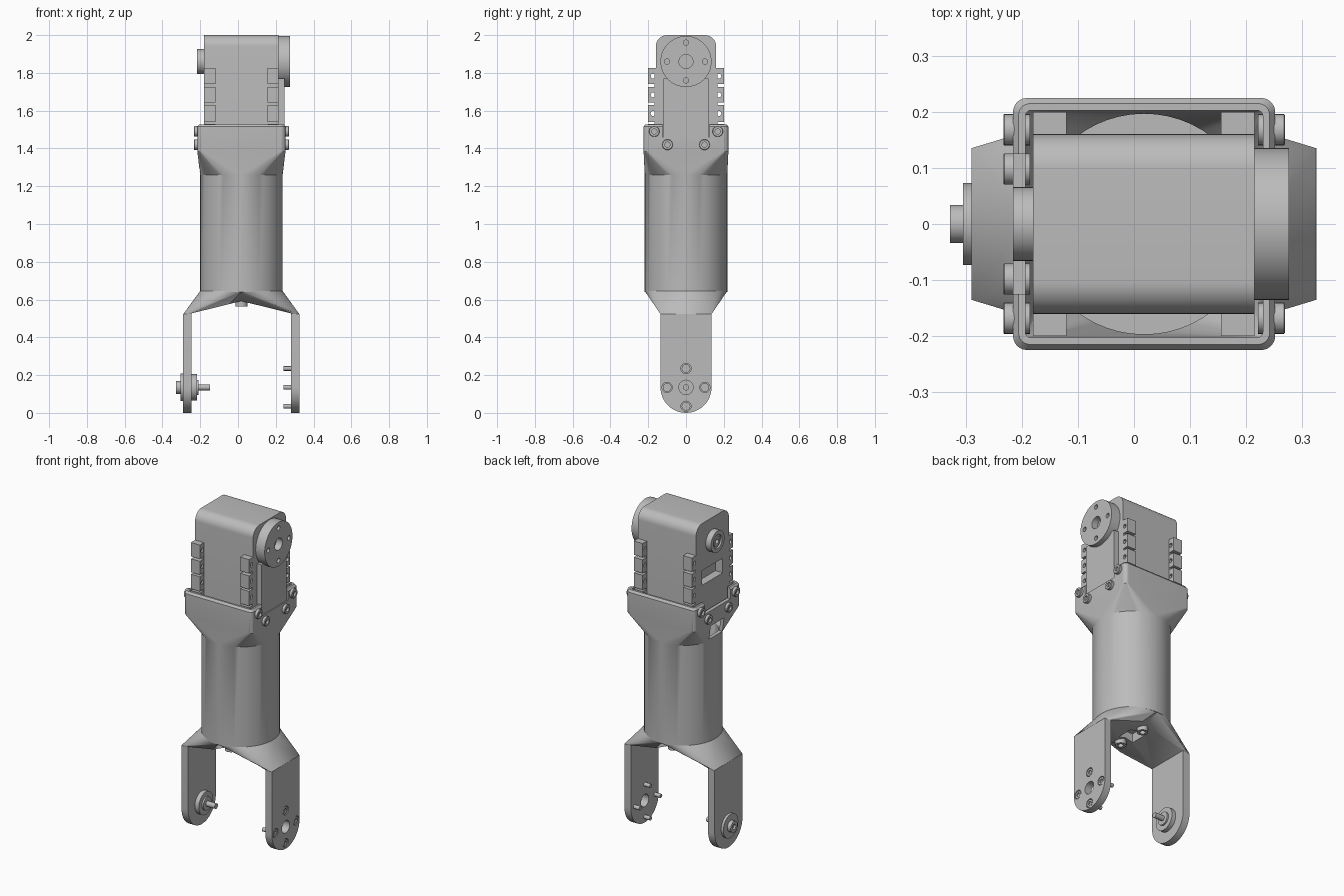
import bpy, bmesh
from math import sin, cos, pi, radians
from mathutils import Vector

cube = bpy.data.objects.get("Cube")
if cube:
    bpy.data.objects.remove(cube, do_unlink=True)

grey = bpy.data.materials.new("plain grey")
grey.use_nodes = True
grey.diffuse_color = (0.5, 0.5, 0.5, 1)
grey.node_tree.nodes["Principled BSDF"].inputs["Base Color"].default_value = (0.5, 0.5, 0.5, 1)

CX = 0.018          # tube axis
AXIS_TOP = 1.86     # upper joint height
AXIS_LOW = 0.135    # lower joint height


def finish(name, bm):
    bmesh.ops.recalc_face_normals(bm, faces=bm.faces)
    mesh = bpy.data.meshes.new(name)
    bm.to_mesh(mesh)
    bm.free()
    ob = bpy.data.objects.new(name, mesh)
    bpy.context.collection.objects.link(ob)
    mesh.materials.append(grey)
    return ob


def loft(name, rings):
    """Skin a list of equal-length rings and cap both ends."""
    bm = bmesh.new()
    loops = [[bm.verts.new(p) for p in ring] for ring in rings]
    n = len(loops[0])
    for a, b in zip(loops, loops[1:]):
        for i in range(n):
            j = (i + 1) % n
            bm.faces.new((a[i], a[j], b[j], b[i]))
    bm.faces.new(loops[0])
    bm.faces.new(loops[-1])
    return finish(name, bm)


def box(name, x, y, z):
    return loft(name, [[(x[0], y[0], h), (x[1], y[0], h), (x[1], y[1], h), (x[0], y[1], h)] for h in z])


def prism_x(name, pts, x0, x1):
    return loft(name, [[(x, y, z) for y, z in pts] for x in (x0, x1)])


def turned(name, profile, y, z, axis="x", n=32):
    """Round part from (position along axis, radius) pairs."""
    rings = []
    for p, r in profile:
        ring = [(r * cos(2 * pi * i / n), r * sin(2 * pi * i / n)) for i in range(n)]
        if axis == "x":
            rings.append([(p, y + a, z + b) for a, b in ring])
        else:
            rings.append([(z + a, y + b, p) for a, b in ring])
    return loft(name, rings)


def rounded(hx, hy, r, z, k=14):
    """Rounded rectangle ring around the tube axis; a circle when r = hx = hy."""
    ring = []
    for q, (sx, sy) in enumerate(((1, 1), (-1, 1), (-1, -1), (1, -1))):
        for i in range(k + 1):
            a = pi / 2 * (q + i / k)
            # corner ends stay apart so circles and rectangles share a count
            e = 0.0005
            ring.append((CX + sx * (hx - r + e) + r * cos(a), sy * (hy - r + e) + r * sin(a), z))
    return ring


def cut(ob, cutters):
    for c in cutters:
        m = ob.modifiers.new("cut", "BOOLEAN")
        m.operation, m.solver, m.object = "DIFFERENCE", "EXACT", c
        bpy.context.view_layer.objects.active = ob
        bpy.ops.object.modifier_apply(modifier=m.name)
        bpy.data.objects.remove(c, do_unlink=True)
    return ob


def around(r, z):
    return [(r * cos(i * pi / 2), z + r * sin(i * pi / 2)) for i in range(4)]


# Tube flaring into the square tray, hollow inside
R, W = 0.218, 0.022
TX, TY = 0.233, 0.224
shell = loft("tube_and_tray", [
    rounded(R, R, R, 0.64), rounded(R, R, R, 1.26),
    rounded(TX, TY, 0.025, 1.385), rounded(TX, TY, 0.025, 1.515),
    rounded(TX - 0.01, TY - 0.01, 0.02, 1.528),
    rounded(TX - W, TY - W, 0.01, 1.528), rounded(TX - W, TY - W, 0.01, 1.39),
    rounded(R - W, R - W, R - W, 1.26), rounded(R - W, R - W, R - W, 0.67)])
cut(shell, [box("tray_notch", (-0.4, 0.4), (-0.125, 0.125), (1.46, 1.6)),
            box("cable_window", (-0.4, -0.1), (-0.065, 0.065), (1.28, 1.365))])

# Flared fork crown, with a gabled underside
bm = bmesh.new()
for p in rounded(R, R, R, 0.645):
    bm.verts.new(p)
for x in (-0.29, 0.325):
    for y in (-0.135, 0.135):
        bm.verts.new((x, y, 0.523))
bmesh.ops.convex_hull(bm, input=bm.verts)
crown = finish("fork_crown", bm)
gable = loft("gable", [[(-0.245, y, 0.4), (-0.245, y, 0.527), (CX, y, top), (0.28, y, 0.527), (0.28, y, 0.4)]
                       for y, top in ((-0.3, 0.69), (-0.13, 0.592), (0.13, 0.592), (0.3, 0.69))])
cut(crown, [gable, box("deck_hole", (CX - 0.05, CX + 0.05), (-0.05, 0.05), (0.5, 0.635))])
for y in (-0.095, 0.095):
    turned("deck_bolt", [(0.62, 0.032), (0.562, 0.032), (0.562, 0.016), (0.58, 0.016)], y, CX, "z", 24)

# Fork legs with rounded ends
arc = [(0.135 * cos(pi + pi * i / 24), AXIS_LOW + 0.135 * sin(pi + pi * i / 24)) for i in range(25)]
leg_shape = [(-0.135, 0.524)] + arc + [(0.135, 0.524)]
prism_x("right_leg", leg_shape, -0.29, -0.245)
left_leg = prism_x("left_leg", leg_shape, 0.28, 0.325)
holes = [turned("hole", [(0.2, 0.038), (0.4, 0.038)], 0, AXIS_LOW)]
holes += [turned("hole", [(0.315, 0.027), (0.4, 0.027)], y, z, n=20) for y, z in around(0.1, AXIS_LOW)]
cut(left_leg, holes)
for y, z in around(0.1, AXIS_LOW):
    turned("leg_screw", [(0.24, 0.012), (0.31, 0.012), (0.31, 0.023), (0.323, 0.023),
                         (0.323, 0.012), (0.316, 0.012)], y, z, n=20)

# Pivot on the other leg: outer cap, inner boss and pin
turned("pivot_cap", [(-0.28, 0.073), (-0.305, 0.073), (-0.305, 0.034), (-0.328, 0.034),
                     (-0.328, 0.016), (-0.315, 0.016)], 0, AXIS_LOW)
turned("pivot_boss", [(-0.25, 0.07), (-0.218, 0.07), (-0.218, 0.04), (-0.208, 0.04),
                      (-0.208, 0.016), (-0.148, 0.016)], 0, AXIS_LOW)

# Motor body with rounded top and a slot in one side
body_shape = [(-0.16, 1.42), (0.16, 1.42)]
for side, start in ((1, 0), (-1, pi / 2)):
    body_shape += [(side * 0.1 + 0.06 * cos(start + pi / 2 * i / 10), 1.94 + 0.06 * sin(start + pi / 2 * i / 10))
                   for i in range(11)]
body = prism_x("motor_body", body_shape, -0.18, 0.215)
cut(body, [box("slot", (-0.3, -0.13), (-0.1, 0.1), (1.62, 1.71))])
box("side_cover", (0.2, 0.245), (-0.12, 0.12), (1.44, 1.77))

# Mounting lugs on the four body corners
for x0, x1 in ((-0.18, -0.12), (0.155, 0.215)):
    for s in (-1, 1):
        ys = sorted((s * 0.14, s * 0.2))
        box("lug_base", (x0, x1), ys, (1.42, 1.53))
        box("lug_spine", (x0, x1), sorted((s * 0.14, s * 0.166)), (1.5, 1.82))
        for low, high in ((1.54, 1.63), (1.642, 1.725), (1.74, 1.825)):
            lug = box("lug", (x0, x1), ys, (low, high))
            mid = (low + high) / 2
            cut(lug, [turned("hole", [(x0 - 0.1, 0.013), (x1 + 0.1, 0.013)], s * 0.174, mid, n=16)])

# Output horn and the idler opposite
horn = turned("output_horn", [(0.21, 0.135), (0.276, 0.135), (0.276, 0.037), (0.235, 0.037)], 0, AXIS_TOP, n=64)
cut(horn, [turned("hole", [(0.25, 0.014), (0.35, 0.014)], y, z, n=16) for y, z in around(0.1, AXIS_TOP)])
turned("idler", [(-0.17, 0.066), (-0.216, 0.066), (-0.216, 0.042), (-0.205, 0.042),
                 (-0.205, 0.03), (-0.212, 0.03), (-0.212, 0.014), (-0.195, 0.014)], 0, AXIS_TOP)

# Socket screws through both tray sides
for face, d in ((CX + TX, 1), (CX - TX, -1)):
    for y, z in ((0.168, 1.49), (-0.168, 1.49), (0.098, 1.42), (-0.098, 1.42)):
        turned("tray_screw", [(face - d * 0.03, 0.028), (face + d * 0.016, 0.028), (face + d * 0.018, 0.026),
                              (face + d * 0.018, 0.014), (face + d * 0.006, 0.014)], y, z, n=24)

# Smooth the round surfaces, keep the edges crisp
bpy.ops.object.select_all(action="DESELECT")
for ob in bpy.context.scene.objects:
    if ob.type == "MESH" and ob.data.materials and ob.data.materials[0] == grey:
        ob.select_set(True)
        bpy.context.view_layer.objects.active = ob
bpy.ops.object.shade_smooth_by_angle(angle=radians(30))
